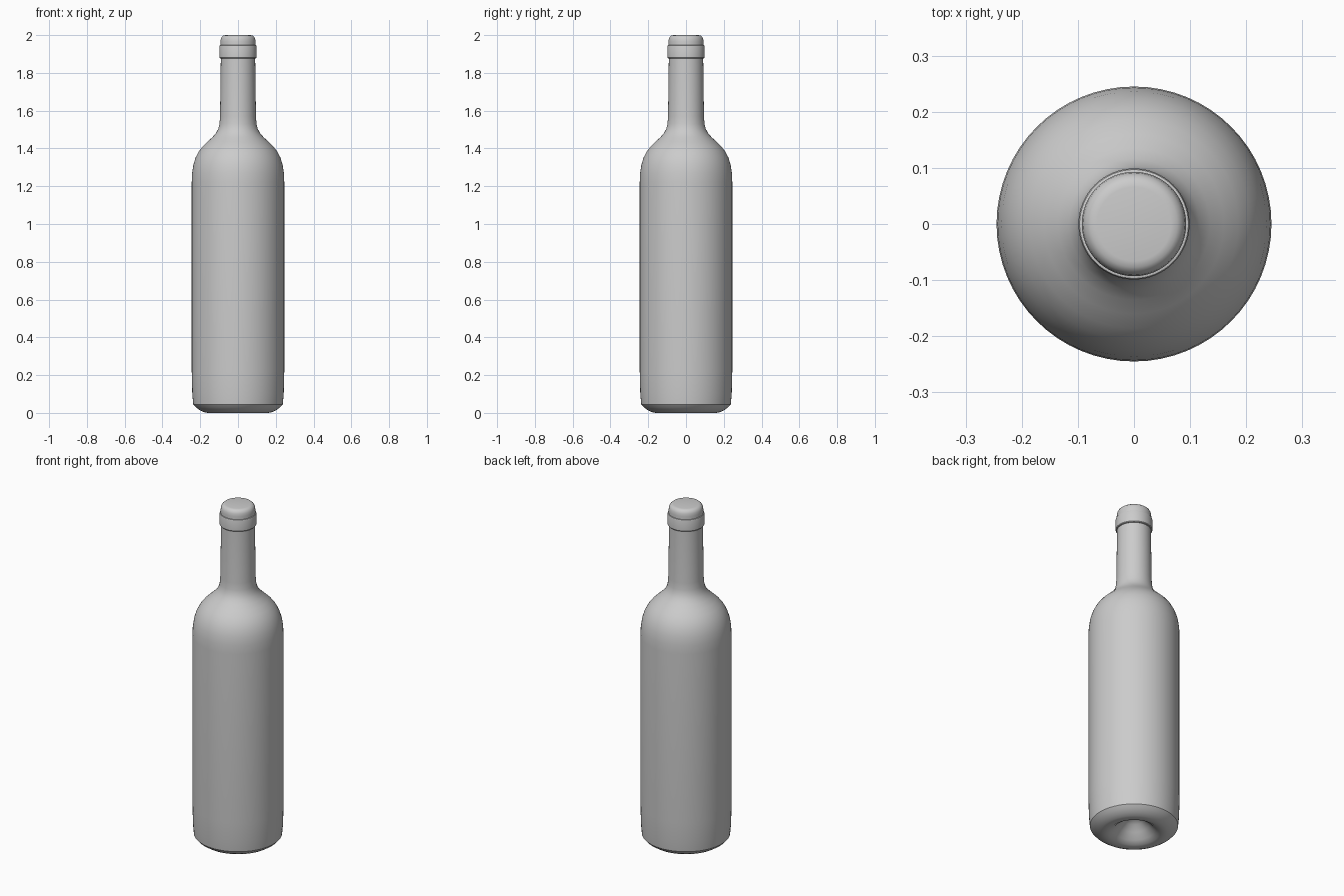
import bpy, bmesh
from math import cos, sin, tau, radians

cube = bpy.data.objects.get("Cube")
if cube:
    bpy.data.objects.remove(cube, do_unlink=True)

SIDES = 64


def make_material(name, colour):
    mat = bpy.data.materials.new(name)
    mat.use_nodes = True
    mat.diffuse_color = colour
    mat.node_tree.nodes["Principled BSDF"].inputs["Base Color"].default_value = colour
    return mat


def lathe(name, profile, mat):
    """Spin (radius, height) points round z; a zero radius closes the end."""
    bm = bmesh.new()
    rings = []
    for r, z in profile:
        if r == 0:
            rings.append([bm.verts.new((0, 0, z))] * SIDES)
        else:
            rings.append([bm.verts.new((r * cos(tau * i / SIDES), r * sin(tau * i / SIDES), z))
                          for i in range(SIDES)])
    for low, high in zip(rings, rings[1:]):
        for i in range(SIDES):
            j = (i + 1) % SIDES
            corners = [low[i], low[j], high[j], high[i]]
            bm.faces.new(list(dict.fromkeys(corners)))
    bmesh.ops.recalc_face_normals(bm, faces=bm.faces)
    mesh = bpy.data.meshes.new(name)
    bm.to_mesh(mesh)
    bm.free()
    mesh.materials.append(mat)
    obj = bpy.data.objects.new(name, mesh)
    bpy.context.collection.objects.link(obj)
    bpy.ops.object.select_all(action="DESELECT")
    obj.select_set(True)
    bpy.context.view_layer.objects.active = obj
    bpy.ops.object.shade_smooth_by_angle(angle=radians(35))
    return obj


grey = make_material("plain grey", (0.6, 0.6, 0.6, 1))

# Bottle: hollow punt, foot, body, shoulder, neck, raised lip
punt = [(0, 0.1), (0.025, 0.096), (0.05, 0.082), (0.08, 0.052), (0.11, 0.02), (0.135, 0.004)]
foot = [(0.16, 0), (0.18, 0.004), (0.2, 0.013), (0.222, 0.028), (0.237, 0.045), (0.242, 0.1)]
body = [(0.245, 0.22), (0.245, 1.22)]
shoulder = [(0.243, 1.27), (0.236, 1.315), (0.224, 1.353), (0.207, 1.385), (0.186, 1.412),
            (0.16, 1.437), (0.135, 1.46), (0.116, 1.482), (0.104, 1.505), (0.098, 1.53)]
neck = [(0.095, 1.57), (0.091, 1.876)]
lip = [(0.096, 1.877), (0.099, 1.881), (0.099, 1.94), (0.097, 1.946), (0.088, 1.948), (0, 1.948)]
lathe("bottle", punt + foot + body + shoulder + neck + lip, grey)

# Stopper standing just above the lip, with a rounded top edge
stopper = [(0, 1.93), (0.093, 1.93), (0.093, 1.965), (0.091, 1.98), (0.086, 1.991),
           (0.077, 1.998), (0.066, 2.0), (0, 2.0)]
lathe("stopper", stopper, grey)
